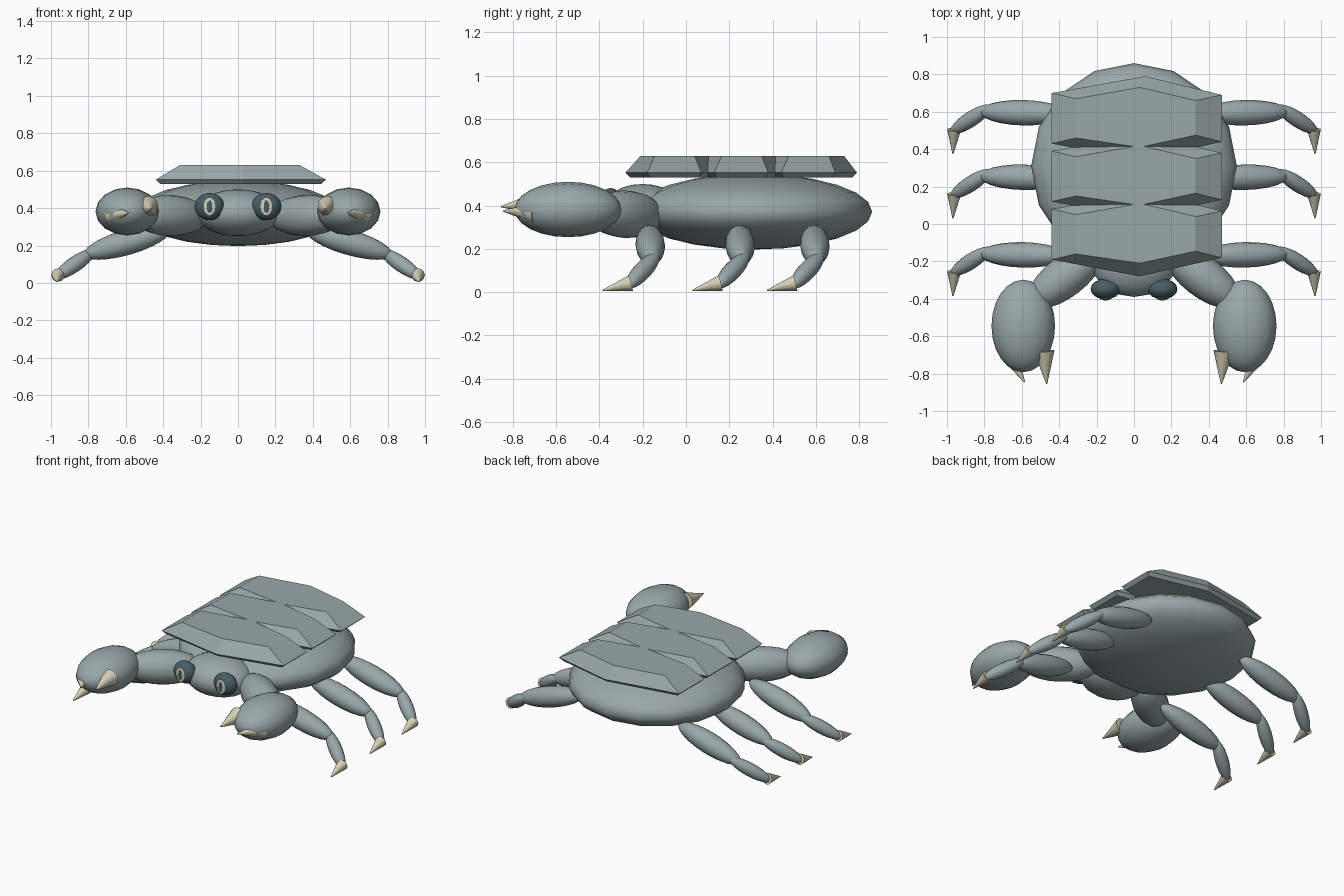
import bpy, bmesh, math
from mathutils import Vector, Matrix

if "Cube" in bpy.data.objects:
    bpy.data.objects.remove(bpy.data.objects["Cube"], do_unlink=True)


def material(name, rgb):
    m = bpy.data.materials.new(name)
    m.use_nodes = True
    m.diffuse_color = (*rgb, 1)
    bsdf = m.node_tree.nodes["Principled BSDF"]
    bsdf.inputs["Base Color"].default_value = (*rgb, 1)
    bsdf.inputs["Roughness"].default_value = 0.8
    return m


SHELL = material("shell grey", (0.32, 0.39, 0.40))
CREAM = material("claw cream", (0.67, 0.63, 0.48))
DARK = material("eye dark teal", (0.065, 0.11, 0.13))


def finish(name, bm, mat, smooth=True):
    bmesh.ops.recalc_face_normals(bm, faces=bm.faces)
    mesh = bpy.data.meshes.new(name)
    bm.to_mesh(mesh)
    bm.free()
    mesh.materials.append(mat)
    ob = bpy.data.objects.new(name, mesh)
    bpy.context.collection.objects.link(ob)
    if smooth:
        bpy.ops.object.select_all(action="DESELECT")
        ob.select_set(True)
        bpy.context.view_layer.objects.active = ob
        bpy.ops.object.shade_smooth_by_angle(angle=math.radians(45))
    return ob


def ellipsoid(name, centre, radii, mat=SHELL, turn=Matrix(), rings=12):
    bm = bmesh.new()
    place = Matrix.Translation(centre) @ turn @ Matrix.Diagonal((*radii, 1))
    bmesh.ops.create_uvsphere(bm, u_segments=16, v_segments=rings, radius=1, matrix=place)
    return finish(name, bm, mat)


def aim(a, b):
    return (Vector(b) - Vector(a)).to_track_quat("Z", "Y").to_matrix().to_4x4()


def limb(name, a, b, radius):
    """Ellipsoid whose poles are at a and b."""
    a, b = Vector(a), Vector(b)
    return ellipsoid(name, (a + b) / 2, (radius, radius, (b - a).length / 2), SHELL, aim(a, b))


def spike(name, base, tip, radius):
    base, tip = Vector(base), Vector(tip)
    bm = bmesh.new()
    place = Matrix.Translation((base + tip) / 2) @ aim(base, tip)
    bmesh.ops.create_cone(bm, cap_ends=True, segments=12, radius1=radius, radius2=0.003,
                          depth=(tip - base).length, matrix=place)
    return finish(name, bm, CREAM)


# Body and head
ellipsoid("body", (0, 0.31, 0.372), (0.55, 0.55, 0.175))
ellipsoid("head", (0, -0.2, 0.375), (0.23, 0.19, 0.125))

# Chevron back plates: rim outline and smaller top outline, lofted
RIM = [(-0.44, -0.19), (0.03, -0.28), (0.47, -0.18), (0.47, 0.07), (0.06, 0.17), (-0.44, 0.08)]
TOP = [(-0.31, -0.16), (0.03, -0.21), (0.33, -0.145), (0.33, 0.04), (0.03, 0.11), (-0.31, 0.05)]


def back_plate(name, shift):
    bm = bmesh.new()
    under = [(x * 0.95, y * 0.9 - 0.005) for x, y in RIM]
    layers = [[bm.verts.new((x, y + shift, z)) for x, y in outline]
              for outline, z in ((under, 0.53), (RIM, 0.552), (TOP, 0.63))]
    bm.faces.new(layers[0])
    bm.faces.new(layers[-1])
    for low, high in zip(layers, layers[1:]):
        for i in range(len(low)):
            j = (i + 1) % len(low)
            bm.faces.new((low[i], low[j], high[j], high[i]))
    finish(name, bm, SHELL, smooth=False)


for n, place in enumerate(("front", "middle", "rear")):
    back_plate(place + "_back_plate", n * 0.31)

for side, s in (("left", 1), ("right", -1)):
    # Eyes with a pale iris and a slit pupil
    ellipsoid(side + "_eye", (s * 0.152, -0.348, 0.408), (0.08, 0.055, 0.073), DARK)
    ellipsoid(side + "_iris", (s * 0.152, -0.401, 0.408), (0.031, 0.005, 0.05), CREAM)
    ellipsoid(side + "_pupil", (s * 0.152, -0.405, 0.408), (0.014, 0.004, 0.033), DARK)

    # Arm, pincer and its two tips
    limb(side + "_arm", (s * 0.17, -0.13, 0.355), (s * 0.56, -0.43, 0.365), 0.11)
    ellipsoid(side + "_pincer", (s * 0.592, -0.545, 0.382), (0.17, 0.128, 0.247), SHELL,
              Matrix.Rotation(math.radians(90), 4, "X"))
    spike(side + "_inner_claw", (s * 0.48, -0.68, 0.41), (s * 0.467, -0.855, 0.395), 0.055)
    spike(side + "_outer_claw", (s * 0.672, -0.69, 0.365), (s * 0.585, -0.845, 0.375), 0.05)

    # Three walking legs
    for place, y in (("front", -0.17), ("middle", 0.245), ("rear", 0.59)):
        label = side + "_" + place
        limb(label + "_upper_leg", (s * 0.36, y, 0.285), (s * 0.825, y + 0.01, 0.15), 0.068)
        limb(label + "_lower_leg", (s * 0.765, y + 0.04, 0.175), (s * 0.98, y - 0.1, 0.025), 0.042)
        spike(label + "_foot", (s * 0.962, y - 0.085, 0.042), (s * 0.968, y - 0.215, 0.008), 0.037)
